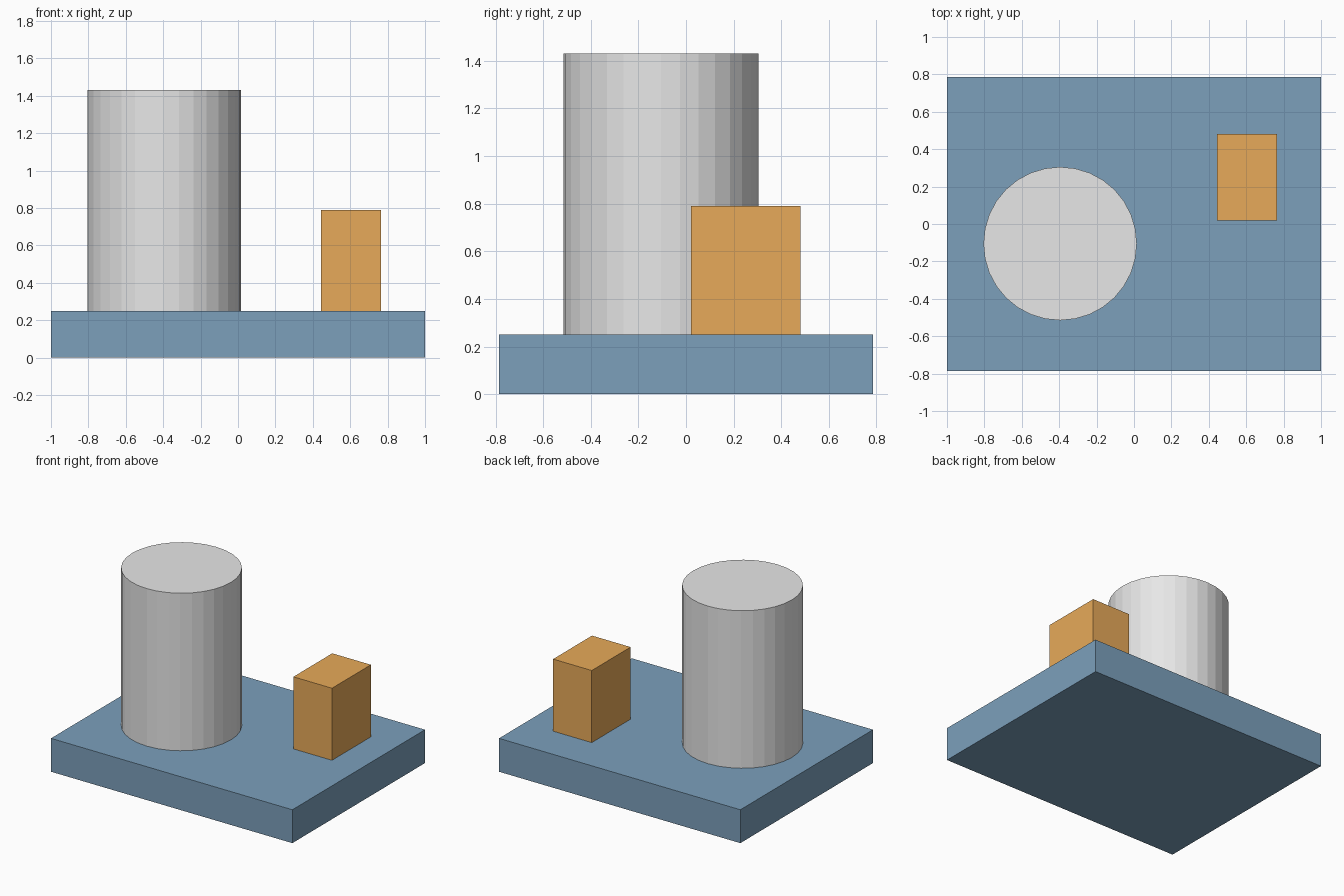
import bpy

if "Cube" in bpy.data.objects:
    bpy.data.objects.remove(bpy.data.objects["Cube"])


def material(name, rgb):
    m = bpy.data.materials.new(name)
    m.diffuse_color = (*rgb, 1.0)
    m.use_nodes = True
    m.node_tree.nodes["Principled BSDF"].inputs["Base Color"].default_value = m.diffuse_color
    return m


def finish(name, mat):
    ob = bpy.context.object
    ob.name = name
    ob.data.materials.append(mat)
    return ob


def box(name, lo, hi, mat):
    """Box spanning two opposite corners."""
    bpy.ops.mesh.primitive_cube_add(size=1, location=[(a + b) / 2 for a, b in zip(lo, hi)])
    bpy.context.object.scale = [b - a for a, b in zip(lo, hi)]
    bpy.ops.object.transform_apply(location=False, rotation=False, scale=True)
    return finish(name, mat)


blue = material("slate blue", (0.2, 0.35, 0.5))
grey = material("light grey", (0.8, 0.8, 0.8))
orange = material("ochre orange", (0.8, 0.4, 0.1))

BASE_TOP = 0.25

# Base slab
box("base_slab", (-1.0, -0.785, 0.0), (1.0, 0.785, BASE_TOP), blue)

# Flat-sided upright tank
TANK_TOP = 1.43
bpy.ops.mesh.primitive_cylinder_add(
    vertices=32, radius=0.41, depth=TANK_TOP - BASE_TOP,
    location=(-0.395, -0.105, (TANK_TOP + BASE_TOP) / 2))
finish("tank", grey)

# Small control box
box("control_box", (0.445, 0.02, BASE_TOP), (0.765, 0.48, 0.79), orange)
